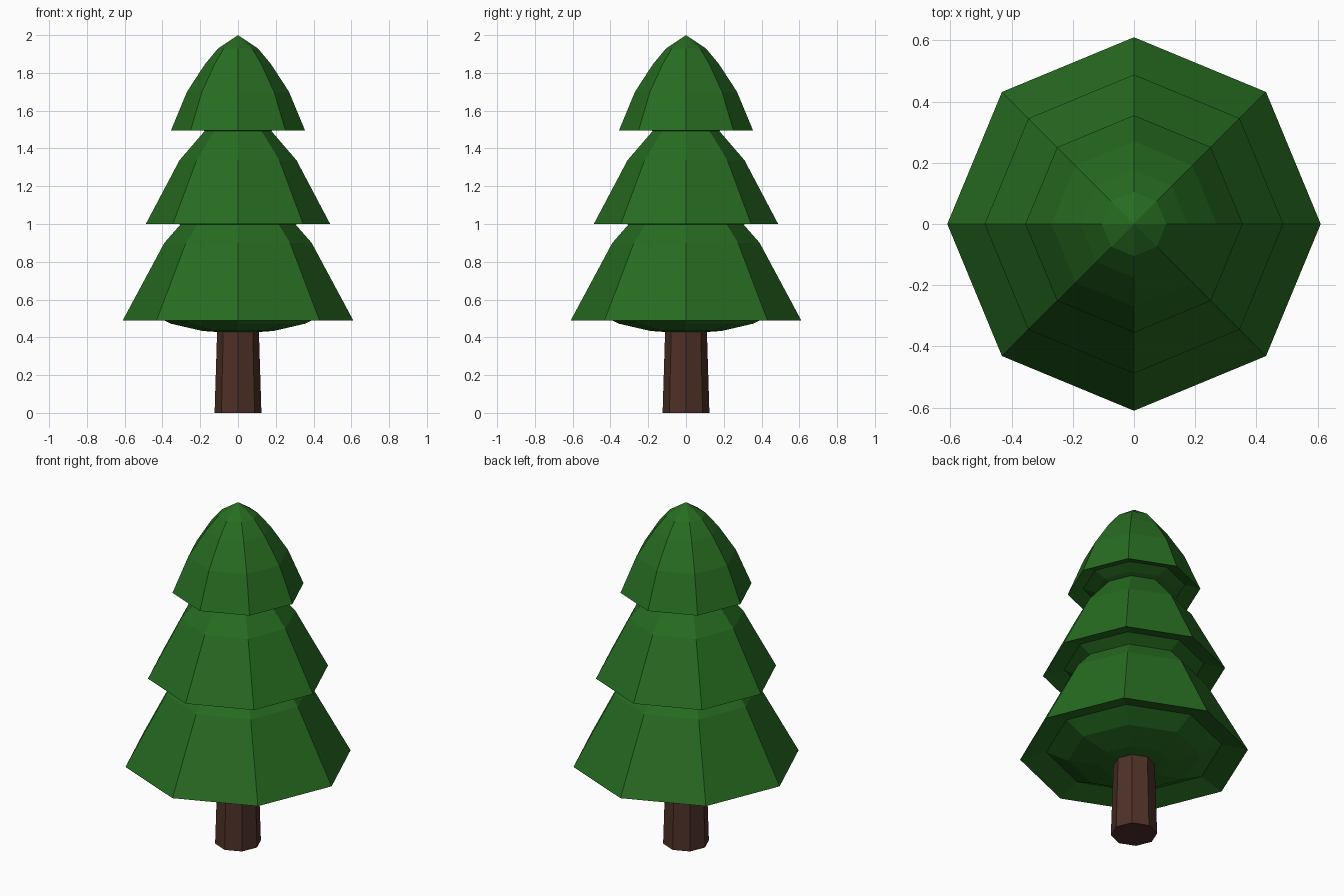
import bpy, bmesh, math

if "Cube" in bpy.data.objects:
    bpy.data.objects.remove(bpy.data.objects["Cube"])

SIDES = 8


def material(name, color):
    m = bpy.data.materials.new(name)
    m.diffuse_color = (*color, 1)
    m.use_nodes = True
    m.node_tree.nodes["Principled BSDF"].inputs["Base Color"].default_value = m.diffuse_color
    return m


def lathe(name, profile, mat):
    """Revolve (radius, z) points, bottom to top, into a closed faceted solid."""
    bm = bmesh.new()
    rings = []
    for r, z in profile:
        if r == 0:
            rings.append([bm.verts.new((0, 0, z))] * SIDES)
        else:
            rings.append([bm.verts.new((r * math.cos(math.tau * i / SIDES),
                                        r * math.sin(math.tau * i / SIDES), z))
                          for i in range(SIDES)])
    for low, high in zip(rings, rings[1:]):
        for i in range(SIDES):
            j = (i + 1) % SIDES
            corners = dict.fromkeys((low[i], low[j], high[j], high[i]))
            bm.faces.new(list(corners))
    # Flat caps where the profile does not end in a point
    if profile[0][0]:
        bm.faces.new(rings[0][::-1])
    if profile[-1][0]:
        bm.faces.new(rings[-1])
    bmesh.ops.recalc_face_normals(bm, faces=bm.faces)
    mesh = bpy.data.meshes.new(name)
    bm.to_mesh(mesh)
    bm.free()
    mesh.materials.append(mat)
    obj = bpy.data.objects.new(name, mesh)
    bpy.context.collection.objects.link(obj)
    return obj


bark = material("bark", (0.075, 0.03, 0.02))
needles = material("needles", (0.02, 0.15, 0.015))

# Trunk, tapering up into the lowest tier
lathe("trunk", [(0.124, 0), (0.107, 0.55)], bark)

# Foliage tiers: bulging underside, overhanging rim, domed top
lathe("lower_foliage", [(0, 0.42), (0.19, 0.434), (0.354, 0.472), (0.47, 0.53),
                        (0.61, 0.49), (0.39, 0.90), (0.25, 1.06), (0.12, 1.12),
                        (0, 1.14)], needles)
lathe("middle_foliage", [(0, 0.945), (0.15, 0.955), (0.283, 0.985), (0.375, 1.032),
                         (0.488, 1.0), (0.31, 1.337), (0.17, 1.50), (0.09, 1.56),
                         (0, 1.58)], needles)
lathe("upper_foliage", [(0, 1.47), (0.11, 1.477), (0.205, 1.5), (0.272, 1.525),
                        (0.355, 1.495), (0.27, 1.70), (0.175, 1.846), (0.105, 1.93),
                        (0, 2.0)], needles)
